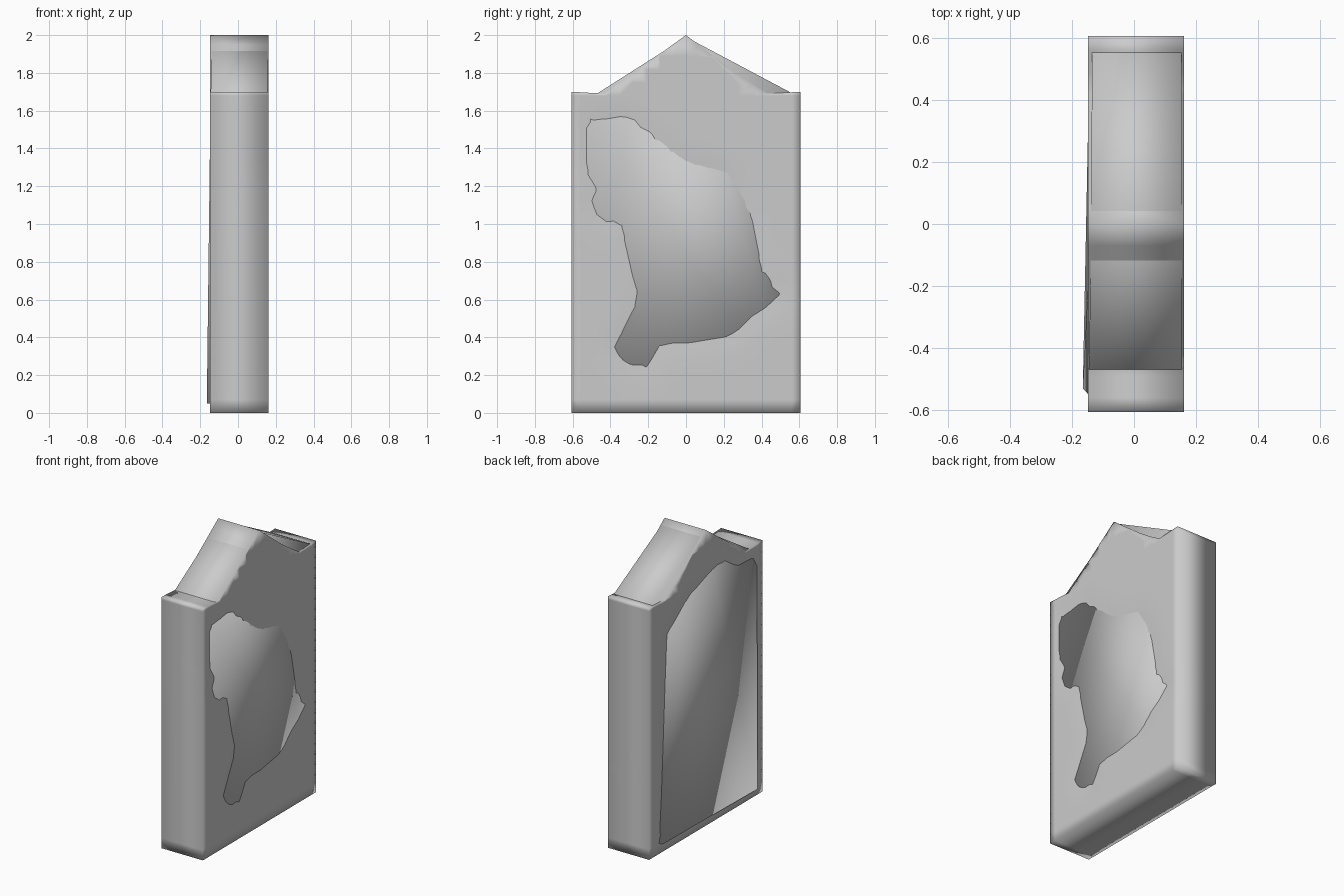
import bpy, bmesh, math
from mathutils import Vector, noise
from mathutils.geometry import intersect_point_line

if "Cube" in bpy.data.objects:
    bpy.data.objects.remove(bpy.data.objects["Cube"])


def finish(bm, name):
    bmesh.ops.recalc_face_normals(bm, faces=bm.faces)
    mesh = bpy.data.meshes.new(name)
    bm.to_mesh(mesh)
    bm.free()
    for p in mesh.polygons:
        p.use_smooth = True
    ob = bpy.data.objects.new(name, mesh)
    bpy.context.collection.objects.link(ob)
    return ob


def prism(profile, left, right):
    """Close a (y, z) outline between its left and right x values."""
    bm = bmesh.new()
    a = [bm.verts.new((x, y, z)) for (y, z), x in zip(profile, left)]
    b = [bm.verts.new((x, y, z)) for (y, z), x in zip(profile, right)]
    bm.faces.new(a)
    bm.faces.new(b[::-1])
    n = len(a)
    for i in range(n):
        j = (i + 1) % n
        bm.faces.new((a[i], b[i], b[j], a[j]))
    return bm


def signed_depth(y, z, poly):
    """Distance to a worn patch outline, positive inside."""
    p, inside, best = Vector((y, z, 0)), False, 9
    for (y1, z1), (y2, z2) in zip(poly, poly[1:] + poly[:1]):
        if (z1 > z) != (z2 > z) and y < (y2 - y1) * (z - z1) / (z2 - z1) + y1:
            inside = not inside
        a, b = Vector((y1, z1, 0)), Vector((y2, z2, 0))
        t = min(1, max(0, intersect_point_line(p, a, b)[1]))
        best = min(best, (p - a.lerp(b, t)).length)
    return best if inside else -best


# Outlines of the worn patches on the two broad faces
patch_right = [(-.55, 1.61), (-.48, 1.57), (-.3, 1.6), (0, 1.36), (.25, 1.29),
               (.37, 1.08), (.43, .78), (.56, .6), (.38, .5), (.26, .38),
               (0, .34), (-.12, .34), (-.2, .2), (-.35, .25), (-.41, .34),
               (-.28, .6), (-.37, 1.0), (-.45, .98), (-.54, 1.1), (-.49, 1.17),
               (-.55, 1.27)]
patch_left = [(.5, .06), (.48, 1.5), (.38, 1.55), (.2, 1.68), (0, 1.72),
              (-.2, 1.75), (-.35, 1.62), (-.53, 1.6), (-.55, .06)]

# Weathered outer stone
outline = [(-.605, 0), (.605, 0), (.605, 1.7), (.43, 1.69), (0, 2), (-.43, 1.69), (-.605, 1.7)]
bm = prism(outline, [-.147] * 7, [.163] * 7)
sharp = [e for e in bm.edges if e.calc_face_angle(0) > .9]
bmesh.ops.bevel(bm, geom=sharp, offset=.026, segments=2, profile=.5, affect='EDGES')
cuts = [((0, -.56 + .07 * i, 0), (0, 1, 0)) for i in range(17)]
cuts += [((0, 0, .07 + .07 * i), (0, 0, 1)) for i in range(27)]
for co, no in cuts:
    bmesh.ops.bisect_plane(bm, geom=bm.verts[:] + bm.edges[:] + bm.faces[:],
                           plane_co=co, plane_no=no, dist=.004)
bm.normal_update()
for v in bm.verts:
    x, y, z = v.co
    n = noise.noise(Vector((x * 3, y * 4, z * 4)))
    if x > .155:
        v.co.x -= .006 + .018 * max(-.2, min(.35, signed_depth(y, z, patch_right) * 5))
    elif x < -.14:
        v.co.x += .012 * max(-.2, min(1, signed_depth(y, z, patch_left) * 8)) + .002
    elif abs(y) > .57 or abs(x) > .14:
        chip = .014 * max(0, n)
        v.co -= v.normal * chip
    if z > 1.72 and y > .05:
        v.co.z -= .012 * (1 - abs(y - .25) / .25) if y < .5 else 0
finish(bm, "weathered_stone")

# Smooth inner core showing through the worn patches
core = [(-.53, .05), (.56, .05), (.575, 1.685), (0, 1.99), (-.55, 1.64)]
bm = prism(core, [-.165, -.143, -.135, -.138, -.146], [.155, .154, .153, .155, .155])
bmesh.ops.triangulate(bm, faces=bm.faces)
finish(bm, "stone_core")
